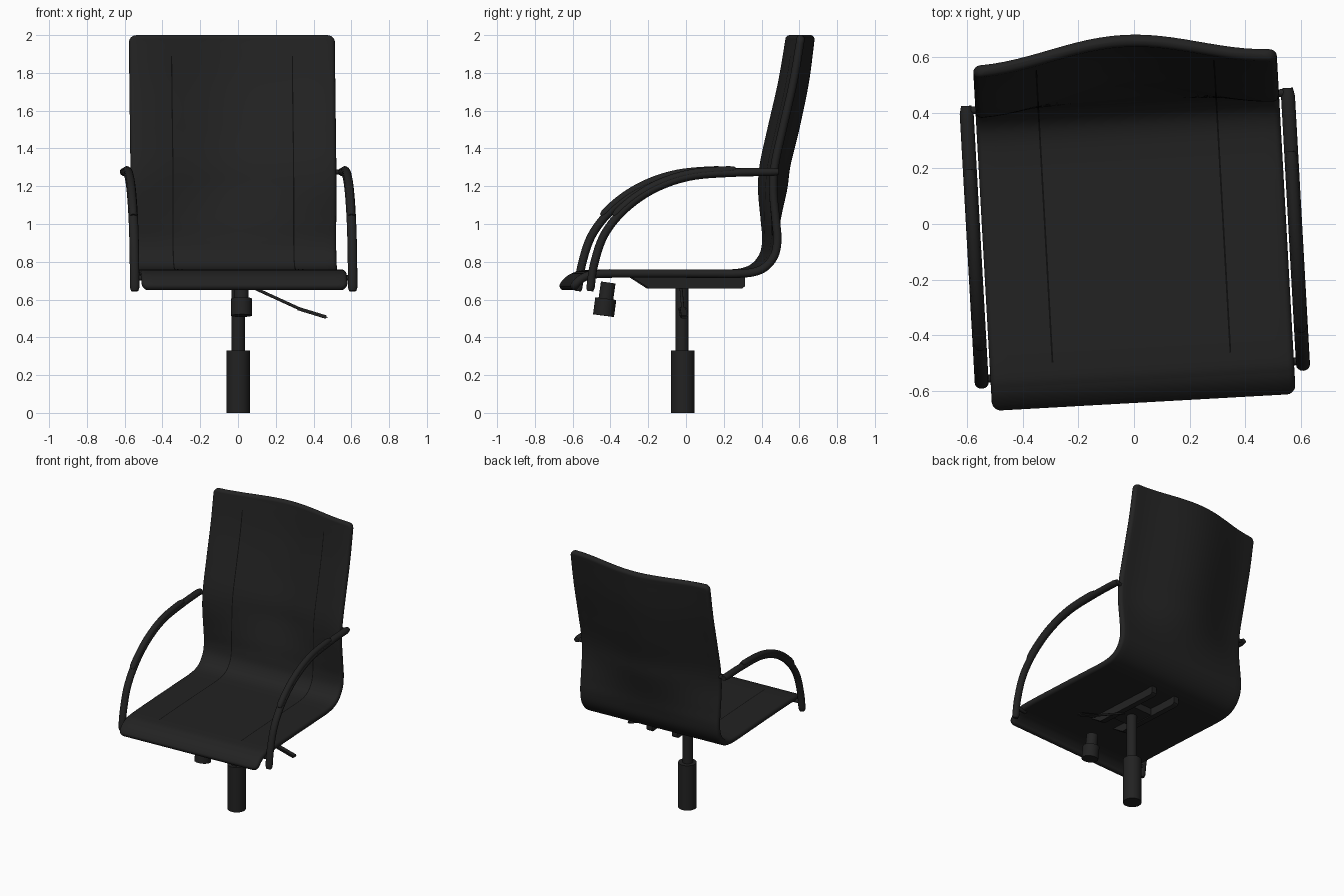
import bpy, bmesh, math
from mathutils import Vector, Matrix

if "Cube" in bpy.data.objects:
    bpy.data.objects.remove(bpy.data.objects["Cube"])

TURN = Matrix.Rotation(math.radians(3.2), 4, 'Z')   # whole chair is swivelled a little


def material(name, v):
    m = bpy.data.materials.new(name)
    m.diffuse_color = (v, v, v, 1)
    m.use_nodes = True
    m.node_tree.nodes["Principled BSDF"].inputs["Base Color"].default_value = m.diffuse_color
    return m


BLACK = material("soft black", 0.016)
SEAM = material("seam black", 0.004)


def finish(name, bm, mat, angle=40):
    bmesh.ops.recalc_face_normals(bm, faces=bm.faces)
    bm.transform(TURN)
    me = bpy.data.meshes.new(name)
    bm.to_mesh(me)
    bm.free()
    me.materials.append(mat)
    ob = bpy.data.objects.new(name, me)
    bpy.context.collection.objects.link(ob)
    bpy.ops.object.select_all(action='DESELECT')
    ob.select_set(True)
    bpy.context.view_layer.objects.active = ob
    bpy.ops.object.shade_smooth_by_angle(angle=math.radians(angle))
    return ob


def spline(pts, n=10):
    """Catmull-Rom through the points."""
    pts = [Vector(p) for p in pts]
    ext = [2 * pts[0] - pts[1]] + pts + [2 * pts[-1] - pts[-2]]
    out = []
    for a, b, c, d in zip(ext, ext[1:], ext[2:], ext[3:]):
        for k in range(n):
            t = k / n
            out.append(0.5 * (2 * b + (c - a) * t + (2 * a - 5 * b + 4 * c - d) * t * t
                              + (3 * b - a - 3 * c + d) * t ** 3))
    return out + [pts[-1]]


def normals(path):
    """Normals in the y-z plane (up on the seat, forward on the back)."""
    res = []
    for i in range(len(path)):
        t = path[min(i + 1, len(path) - 1)] - path[max(i - 1, 0)]
        res.append(Vector((-t[1], t[0])).normalized())
    return res


def skin(bm, rings):
    """Join closed rings of points and cap both ends."""
    vs = [[bm.verts.new(p) for p in r] for r in rings]
    n = len(vs[0])
    for a, b in zip(vs, vs[1:]):
        for i in range(n):
            bm.faces.new((a[i], a[(i + 1) % n], b[(i + 1) % n], b[i]))
    bm.faces.new(vs[0])
    bm.faces.new(vs[-1][::-1])


# Seat and back shell: side profile as (y, z, bow of the backrest)
W, T, CORNER = 0.546, 0.022, 0.04
shell = spline([(-.63, .652, 0), (-.607, .69, 0), (-.56, .722, 0), (-.48, .736, 0), (-.2, .738, 0),
                (.1, .737, 0), (.25, .737, 0), (.34, .748, 0), (.40, .78, 0), (.442, .84, 0),
                (.455, .92, .005), (.447, 1.02, .03), (.433, 1.18, .08), (.442, 1.315, .09),
                (.482, 1.5, .095), (.537, 1.74, .09), (.572, 1.94, .082), (.58, 2.0, .08)], 12)
shell_n = normals(shell)
dist = [0]
for a, b in zip(shell, shell[1:]):
    dist.append(dist[-1] + (b - a).length)


def on_shell(i, x, off):
    p, n = shell[i], shell_n[i]
    bow = p[2] * math.cos(math.pi * min(1, abs(x) / W) / 2) ** 2
    return Vector((x, p[0] + bow + n[0] * off, p[1] + n[1] * off))


def rounded(d, r):
    return math.sqrt(max(0, r * r - max(0, r - d) ** 2))


rings = []
for i, d in enumerate(dist):
    d = min(d, dist[-1] - d)
    h = max(.004, rounded(d, T))
    w = W - CORNER + rounded(d, CORNER) - h
    xs = [w * (k / 12 - 1) for k in range(25)]
    arc = [math.pi * k / 8 for k in range(1, 8)]
    ring = [on_shell(i, x, h) for x in xs]
    ring += [on_shell(i, w + h * math.sin(a), h * math.cos(a)) for a in arc]
    ring += [on_shell(i, x, -h) for x in reversed(xs)]
    ring += [on_shell(i, -w - h * math.sin(a), -h * math.cos(a)) for a in arc]
    rings.append(ring)
bm = bmesh.new()
skin(bm, rings)
finish("seat_and_back", bm, BLACK, 60)

# Stitched seams along the shell
for side, tag in ((-1, "left"), (1, "right")):
    bm = bmesh.new()
    rows = [[bm.verts.new(on_shell(i, side * .32 + e, T + .001)) for e in (-.003, .003)]
            for i, p in enumerate(shell) if p[0] > -.48 and p[1] < 1.9]
    for a, b in zip(rows, rows[1:]):
        bm.faces.new((a[0], a[1], b[1], b[0]))
    finish("seam_" + tag, bm, SEAM)


# Straight round parts
def add_rod(bm, p, q, r1, r2=None, seg=28):
    p, q = Vector(p), Vector(q)
    rot = (q - p).to_track_quat('Z', 'Y').to_matrix().to_4x4()
    bmesh.ops.create_cone(bm, cap_ends=True, segments=seg, radius1=r1, radius2=r2 or r1,
                          depth=(q - p).length, matrix=Matrix.Translation((p + q) / 2) @ rot)


def rods(name, *parts):
    bm = bmesh.new()
    for part in parts:
        add_rod(bm, *part)
    return finish(name, bm, BLACK)


# Armrests: tube, pad on top, fixing pegs
def tube(name, path, x, rx, rn, off=0):
    bm = bmesh.new()
    ns, last, rings = normals(path), len(path) - 1, []
    for i, (p, n) in enumerate(zip(path, ns)):
        s = .75 if i in (0, last) else 1
        rings.append([(x + s * rx * math.cos(a), p[0] + n[0] * (off + s * rn * math.sin(a)),
                       p[1] + n[1] * (off + s * rn * math.sin(a)))
                      for a in [math.tau * k / 16 for k in range(16)]])
    skin(bm, rings)
    finish(name, bm, BLACK, 50)


arm = spline([(-.541, .645), (-.52, .785), (-.465, .944), (-.355, 1.08), (-.2, 1.187),
              (-.01, 1.252), (.23, 1.272), (.457, 1.276)], 8)
pad = [p for p in arm if p[1] > 1.03 and p[0] < .24]
for side, tag in ((-1, "left"), (1, "right")):
    x = side * .578
    tube("arm_" + tag, arm, x, .025, .022)
    tube("arm_pad_" + tag, pad, x, .022, .022, .014)
    rods("arm_pegs_" + tag, ((side * .5, -.525, .715), (x, -.525, .715), .014),
         ((side * .5, .44, 1.275), (x, .44, 1.275), .014))

# Gas column
rods("column", ((0, -.017, 0), (0, -.017, .33), .062), ((0, -.022, .32), (0, -.022, .7), .035))

# Tension knob under the front of the seat
rods("tension_knob", ((-.006, -.437, .515), (-.006, -.425, .605), .056),
     ((-.006, -.425, .60), (-.006, -.412, .69), .039))

# Height lever: rod and flat paddle
rods("lever_rod", ((.02, -.03, .69), (.32, -.035, .553), .008))
bm = bmesh.new()
bmesh.ops.create_cube(bm, size=1, matrix=Matrix.Translation((.39, -.035, .53))
                      @ Matrix.Rotation(math.radians(17), 4, 'Y') @ Matrix.Diagonal((.17, .045, .018, 1)))
bmesh.ops.bevel(bm, geom=bm.edges[:], offset=.007, segments=2, affect='EDGES')
finish("lever_paddle", bm, BLACK)


# Tilt mechanism: two rails tapering forward, joined by a cross plate
def slab(name, outline, x0, x1):
    bm = bmesh.new()
    skin(bm, [[(x, y, z) for y, z in outline] for x in (x0, x1)])
    finish(name, bm, BLACK)


rail = [(-.3, .722), (-.2, .658), (.29, .658), (.305, .67), (.305, .722)]
for side, tag in ((-1, "left"), (1, "right")):
    slab("rail_" + tag, rail, side * .1 - .02, side * .1 + .02)
slab("cross_plate", [(-.12, .665), (.08, .665), (.08, .722), (-.12, .722)], -.1, .1)
